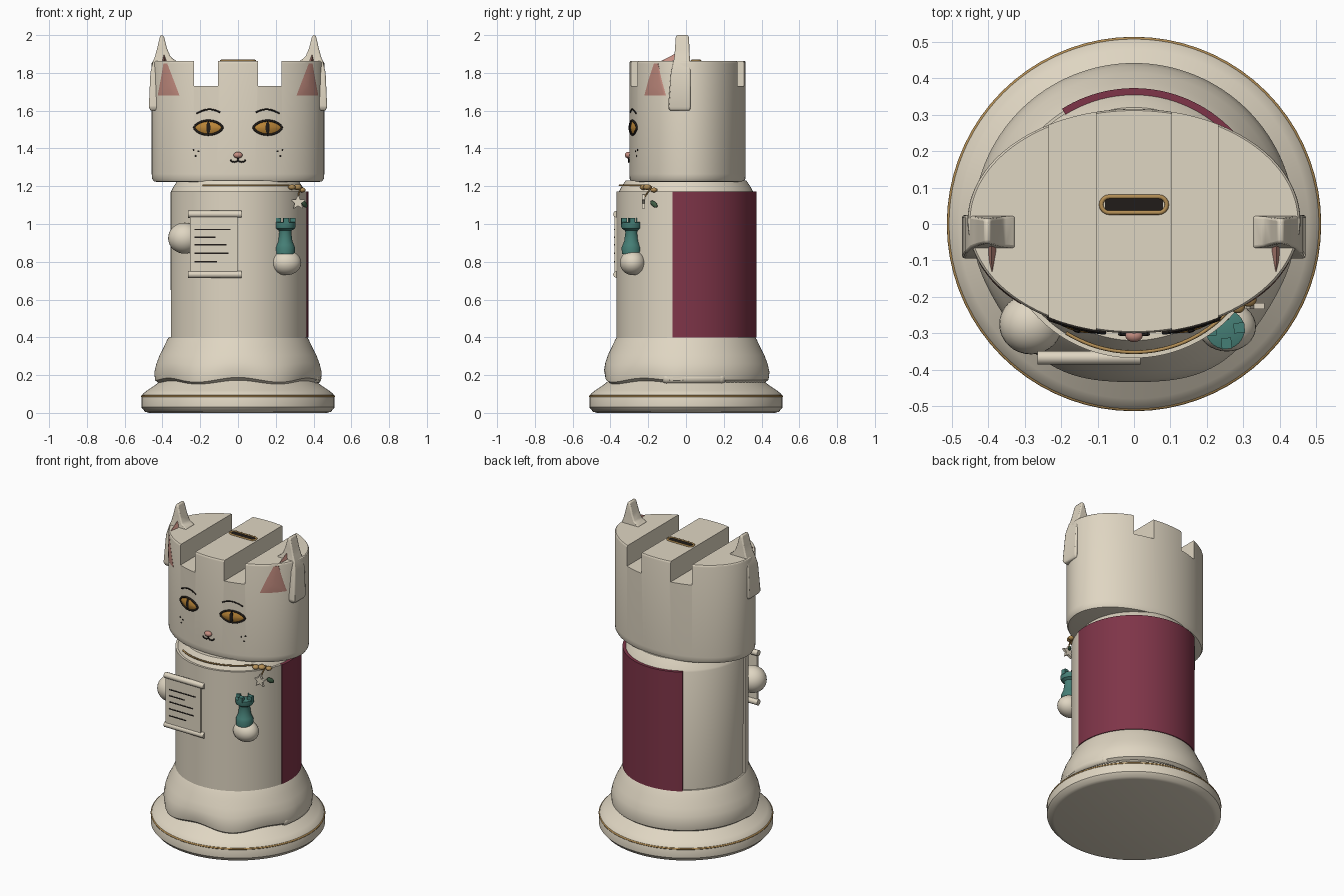
import bpy, bmesh
from math import sin, cos, pi, sqrt, radians, atan2
from mathutils import Vector

if "Cube" in bpy.data.objects:
    bpy.data.objects.remove(bpy.data.objects["Cube"])


def material(name, rgb):
    m = bpy.data.materials.new(name)
    m.diffuse_color = (*rgb, 1)
    m.use_nodes = True
    m.node_tree.nodes["Principled BSDF"].inputs["Base Color"].default_value = m.diffuse_color
    return m


CREAM = material("cream", (0.74, 0.67, 0.54))
WINE = material("wine", (0.21, 0.035, 0.065))
GOLD = material("gold", (0.45, 0.27, 0.09))
AMBER = material("amber", (0.50, 0.24, 0.04))
BLACK = material("black", (0.015, 0.012, 0.01))
PINK = material("pink", (0.56, 0.27, 0.22))
TEAL = material("teal", (0.06, 0.21, 0.18))
GREEN = material("green", (0.05, 0.11, 0.06))


def finish(ob, mat, angle=35):
    ob.data.materials.clear()
    ob.data.materials.append(mat)
    bpy.ops.object.select_all(action='DESELECT')
    ob.select_set(True)
    bpy.context.view_layer.objects.active = ob
    bpy.ops.object.shade_smooth_by_angle(angle=radians(angle))
    return ob


def loft(name, rings, mat):
    """Skin equal-length rings of points and cap both ends."""
    bm = bmesh.new()
    vs = [[bm.verts.new(p) for p in r] for r in rings]
    n = len(vs[0])
    for a, b in zip(vs, vs[1:]):
        for i in range(n):
            j = (i + 1) % n
            bm.faces.new((a[i], a[j], b[j], b[i]))
    bm.faces.new(vs[0])
    bm.faces.new(vs[-1])
    bmesh.ops.recalc_face_normals(bm, faces=bm.faces)
    me = bpy.data.meshes.new(name)
    bm.to_mesh(me)
    bm.free()
    ob = bpy.data.objects.new(name, me)
    bpy.context.collection.objects.link(ob)
    return finish(ob, mat)


def lathe(name, profile, mat, c=(0, 0), s=(1, 1), n=96):
    return loft(name, [[(c[0] + r * s[0] * cos(2 * pi * i / n), c[1] + r * s[1] * sin(2 * pi * i / n), z)
                        for i in range(n)] for r, z in profile], mat)


def shell(name, r0, r1, a0, a1, z0, z1, mat, n=48):
    rings = []
    for i in range(n + 1):
        a = radians(a0 + (a1 - a0) * i / n)
        rings.append([(r * cos(a), r * sin(a), z) for r, z in ((r0, z0), (r1, z0), (r1, z1), (r0, z1))])
    return loft(name, rings, mat)


def tube(name, pts, r, mat, cyclic=False):
    cu = bpy.data.curves.new(name, 'CURVE')
    cu.dimensions = '3D'
    cu.bevel_depth, cu.bevel_resolution, cu.use_fill_caps = r, 2, True
    sp = cu.splines.new('POLY')
    sp.points.add(len(pts) - 1)
    for q, p in zip(sp.points, pts):
        q.co = (*p, 1)
    sp.use_cyclic_u = cyclic
    ob = bpy.data.objects.new(name, cu)
    bpy.context.collection.objects.link(ob)
    bpy.ops.object.select_all(action='DESELECT')
    ob.select_set(True)
    bpy.context.view_layer.objects.active = ob
    bpy.ops.object.convert(target='MESH')
    return finish(bpy.context.object, mat, 60)


def ball(name, loc, scale, mat):
    bpy.ops.mesh.primitive_uv_sphere_add(segments=32, ring_count=16, radius=1, location=loc)
    ob = bpy.context.object
    ob.name, ob.scale = name, scale
    return finish(ob, mat, 60)


def box(name, lo, hi, mat):
    return loft(name, [[(x, y, z) for x, y in ((lo[0], lo[1]), (hi[0], lo[1]), (hi[0], hi[1]), (lo[0], hi[1]))]
                       for z in (lo[2], hi[2])], mat)


def arc(r, a0, a1, z, n=40):
    return [(r * cos(radians(a0 + (a1 - a0) * i / n)), r * sin(radians(a0 + (a1 - a0) * i / n)), z)
            for i in range(n + 1)]


RX, RY, CY = 0.457, 0.308, 0.008


def on_face(x, z, off=0.0):
    """Point on the front of the oval head."""
    return (x, CY - RY * sqrt(max(0, 1 - (x / RX) ** 2)) - off, z)


def dome(name, outline, bulge, mat, base=0.002):
    cx = sum(p[0] for p in outline) / len(outline)
    cz = sum(p[1] for p in outline) / len(outline)
    rings = [[on_face(x, z, -0.01) for x, z in outline]]
    for s in (1, 0.85, 0.6, 0.3, 0.03):
        rings.append([on_face(cx + (x - cx) * s, cz + (z - cz) * s, base + bulge * (1 - s * s)) for x, z in outline])
    return loft(name, rings, mat)


def oval(cx, cz, a, b, n=32, power=0.0):
    return [(cx + a * cos(2 * pi * i / n), cz + b * sin(2 * pi * i / n) * abs(sin(2 * pi * i / n)) ** power)
            for i in range(n)]


# Round foot with gold band
lathe("base", [(0.47, 0), (0.492, 0.006), (0.512, 0.03), (0.512, 0.085), (0.505, 0.1), (0.48, 0.12),
               (0.435, 0.15), (0.41, 0.17), (0.38, 0.19)], CREAM)
tube("base_band", arc(0.508, 0, 355, 0.088, 71), 0.006, GOLD, True)

# Skirt with a wavy hem at the front
rings = []
for r, z, w in [(0.36, 0.165, 1), (0.41, 0.155, 1), (0.437, 0.175, 1), (0.442, 0.215, .8), (0.432, 0.26, .5),
                (0.415, 0.305, .2), (0.392, 0.35, 0), (0.376, 0.385, 0), (0.365, 0.402, 0)]:
    ring = []
    for i in range(128):
        a = 2 * pi * i / 128
        f = max(0, -sin(a)) ** 0.5 * w * cos(6 * (a + pi / 2))
        ring.append(((r - 0.010 * f) * cos(a), (r - 0.010 * f) * sin(a), z + 0.013 * f))
    rings.append(ring)
loft("skirt", rings, CREAM)

# Tail resting along the right side
tail = tube("tail", arc(0.412, -14, 26, 0.183), 0.03, CREAM)
for a in (-14, 26):
    ball("tail_end", (0.412 * cos(radians(a)), 0.412 * sin(radians(a)), 0.183), (0.03,) * 3, CREAM)

# Body, front panel, cape and neck
lathe("body", [(0.355, 0.38), (0.358, 1.165), (0.353, 1.175), (0.34, 1.2), (0.32, 1.23)], CREAM)
shell("front_panel", 0.35, 0.368, -164, -16, 0.395, 1.172, CREAM)
shell("cape", 0.35, 0.373, -11, 122, 0.398, 1.172, WINE)
shell("panel_trim", 0.35, 0.37, -16, -11.2, 0.398, 1.172, CREAM, 4)
tube("collar_chain", arc(0.352, -122, -40, 1.205), 0.005, GOLD)

# Oval head with two battlement channels
head = lathe("head", [(0.93, 1.222), (0.975, 1.226), (0.995, 1.24), (1, 1.265), (1, 1.85), (0.995, 1.858),
                      (0.985, 1.862)], CREAM, (0, CY), (RX, RY), 128)
for x0, x1 in ((-0.233, -0.105), (0.105, 0.231)):
    cutter = box("channel_cutter", (x0, -0.6, 1.73), (x1, 0.6, 2.2), CREAM)
    cutter.hide_render = True
    bpy.context.view_layer.objects.active = head
    m = head.modifiers.new("channel", 'BOOLEAN')
    m.operation, m.object, m.solver = 'DIFFERENCE', cutter, 'EXACT'
    bpy.ops.object.modifier_apply(modifier=m.name)
    bpy.data.objects.remove(cutter)
finish(head, CREAM, 30)

# Coin slot on the middle battlement
stadium = [(sx * 0.068 + 0.022 * cos(t), 0.053 + 0.022 * sin(t), 1.864)
           for sx, t0 in ((1, -pi / 2), (-1, pi / 2)) for t in [t0 + pi * i / 8 for i in range(9)]]
tube("slot_rim", stadium, 0.006, GOLD, True)
box("slot_opening", (-0.08, 0.036, 1.855), (0.08, 0.07, 1.865), BLACK)

# Face details, mirrored
for s in (-1, 1):
    secs = [(1.60, .38, .464, -.085, .02), (1.62, .37, .472, -.095, .025), (1.80, .35, .464, -.08, .025),
            (1.862, .325, .45, -.066, .022), (1.885, .357, .44, -.062, .02), (1.93, .376, .428, -.058, .018),
            (1.985, .39, .415, -.055, .016), (2.0, .396, .41, -.05, .012)]
    ear = loft("ear", [[(s * x0, y0, z), (s * x1, y0, z), (s * x1, y1, z), (s * x0, y1, z)]
                       for z, x0, x1, y0, y1 in secs], CREAM)
    bev = ear.modifiers.new("soft", 'BEVEL')
    bev.width, bev.segments, bev.limit_method = 0.008, 2, 'ANGLE'
    dome("inner_ear", [(s * x, z) for x, z in ((.31, 1.68), (.34, 1.68), (.37, 1.68), (.40, 1.68), (.425, 1.68),
                                              (.41, 1.76), (.395, 1.85), (.375, 1.85), (.34, 1.76))], 0.002, PINK)
    loft("inner_ear_tip", [[(s * .375, -.13, 1.84), (s * .4, -.13, 1.84), (s * .39, -.13, 1.864)],
                           [(s * .38, -.06, 1.868), (s * .4, -.06, 1.868), (s * .392, -.06, 1.90)]], PINK)
    almond = oval(s * 0.157, 1.51, 0.075, 0.037, 40, 0.35)
    dome("eye", almond, 0.012, AMBER)
    tube("eye_rim", [on_face(x, z, 0.003) for x, z in almond], 0.006, BLACK, True)
    dome("pupil", oval(s * 0.157, 1.51, 0.011, 0.032), 0.003, BLACK, 0.014)
    tube("brow", [on_face(s * (0.095 + 0.0125 * i), 1.585 + 0.022 * sin(pi * (i + 1) / 11), 0.002)
                  for i in range(11)], 0.004, BLACK)
    tube("mouth", [(0, -0.305, 1.35)] + [on_face(s * (0.02 - 0.02 * cos(pi * i / 8)), 1.342 - 0.014 * sin(pi * i / 8), 0.004)
                                         for i in range(9)], 0.004, BLACK)
    for x, z in ((0.21, 1.385), (0.225, 1.36), (0.235, 1.392)):
        dome("whisker_dot", oval(s * x, z, 0.005, 0.005, 10), 0.002, BLACK)
ball("nose", (0, -0.306, 1.365), (0.024, 0.018, 0.017), PINK)

# Hands
ball("left_hand", (-0.283, -0.275, 0.925), (0.087, 0.083, 0.082), CREAM)
ball("right_hand", (0.255, -0.282, 0.795), (0.08, 0.068, 0.066), CREAM)

# Scroll with ruled lines
box("scroll_sheet", (-0.255, -0.378, 0.73), (-0.003, -0.366, 1.06), CREAM)
for z in (0.733, 1.052):
    tube("scroll_roll", [(-0.265, -0.367, z), (0.018, -0.367, z)], 0.019, CREAM)
for z, x1 in ((0.97, -0.04), (0.93, -0.12), (0.89, -0.06), (0.845, -0.05), (0.80, -0.11)):
    box("scroll_line", (-0.23, -0.381, z - 0.003), (x1, -0.376, z + 0.003), BLACK)

# Small chess tower held in the right hand
C = (0.25, -0.289)
lathe("tower_piece", [(0.05, 0.84), (0.052, 0.875), (0.046, 0.89), (0.038, 0.91), (0.032, 0.955), (0.034, 0.965),
                      (0.05, 0.975), (0.054, 0.985), (0.054, 1.008), (0.05, 1.01)], TEAL, C, n=32)
for k in range(4):
    a = k * pi / 2 + 0.1
    t = box("tower_notch", (0.024, -0.014, 1.0), (0.054, 0.014, 1.032), TEAL)
    t.location, t.rotation_euler = (*C, 0), (0, 0, a)

# Charms hanging from the collar: beads, star and leaf
for x, y, z, r in ((0.285, -0.225, 1.195, .02), (0.315, -0.205, 1.195, .022), (0.34, -0.17, 1.18, .018)):
    ball("charm_bead", (x, y, z), (r, r, r * 0.7), GOLD)


def star(cx, cy, cz, r):
    return [[(cx + q * cos(i * pi / 5 + pi / 2), cy + dy, cz + q * sin(i * pi / 5 + pi / 2))
             for i in range(10) for q in [r if i % 2 == 0 else r * 0.45]] for dy in (-0.008, 0.008)]


loft("charm_star", star(0.318, -0.225, 1.115, 0.042), CREAM)
tube("charm_cord", [(0.33, -0.18, 1.2), (0.318, -0.222, 1.14)], 0.004, GOLD)
leaf = ball("charm_leaf", (0.352, -0.17, 1.105), (0.026, 0.01, 0.014), GREEN)
leaf.rotation_euler = (0, 0.6, 0.9)
